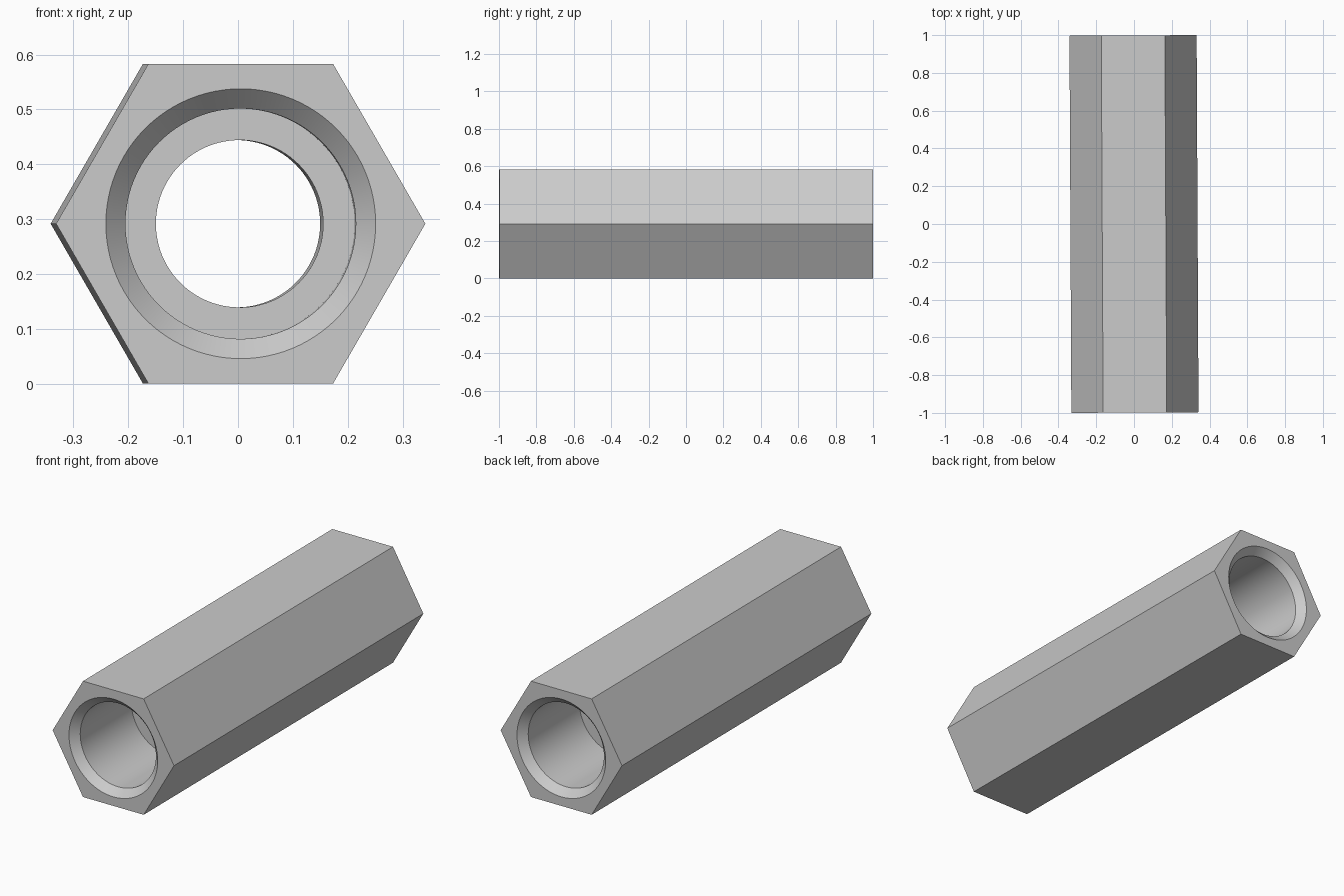
import bpy, bmesh, math
from mathutils import Matrix

if "Cube" in bpy.data.objects:
    bpy.data.objects.remove(bpy.data.objects["Cube"], do_unlink=True)

HALF = 0.9983        # half length of the bar
HEX_R = 0.3366       # corner radius of the hexagon
BORE_R = 0.21        # wide bore at both ends
HOLE_R = 0.1525      # narrow hole through the middle
RIM_R = 0.246        # outer radius of the countersink
SINK = 0.038         # countersink depth
STEP = 0.55          # where the wide bore ends
YAW = 0.005          # slight turn about z

metal = bpy.data.materials.new("grey metal")
metal.use_nodes = True
colour = (0.6, 0.6, 0.6, 1)
metal.diffuse_color = colour
metal.node_tree.nodes["Principled BSDF"].inputs["Base Color"].default_value = colour


def lathe(name, profile, sides):
    """Closed solid along y from (radius, y) rings."""
    bm = bmesh.new()
    rings = []
    for r, y in profile:
        angles = [2 * math.pi * i / sides for i in range(sides)]
        rings.append([bm.verts.new((r * math.cos(a), y, r * math.sin(a))) for a in angles])
    for a, b in zip(rings, rings[1:]):
        for i in range(sides):
            j = (i + 1) % sides
            bm.faces.new((a[i], a[j], b[j], b[i]))
    bm.faces.new(rings[0])
    bm.faces.new(rings[-1])
    bmesh.ops.recalc_face_normals(bm, faces=bm.faces)
    mesh = bpy.data.meshes.new(name)
    bm.to_mesh(mesh)
    bm.free()
    mesh.materials.append(metal)
    obj = bpy.data.objects.new(name, mesh)
    bpy.context.collection.objects.link(obj)
    return obj


# Hexagonal bar
bar = lathe("hex_spacer", [(HEX_R, -HALF), (HEX_R, HALF)], 6)

# Stepped bore, the same from both ends; the cone runs on past the end face
over = 0.02
half_bore = [(RIM_R + over * (RIM_R - BORE_R) / SINK, HALF + over),
             (BORE_R, HALF - SINK), (BORE_R, STEP), (HOLE_R, STEP)]
profile = [(r, -y) for r, y in half_bore] + half_bore[::-1]
cutter = lathe("bore_cutter", profile, 96)
cutter.hide_render = True

cut = bar.modifiers.new("bore", 'BOOLEAN')
cut.operation = 'DIFFERENCE'
cut.solver = 'EXACT'
cut.object = cutter
bpy.ops.object.select_all(action='DESELECT')
bpy.context.view_layer.objects.active = bar
bar.select_set(True)
bpy.ops.object.modifier_apply(modifier=cut.name)
bpy.data.objects.remove(cutter, do_unlink=True)

# Rest the lower flat on the ground
lift = HEX_R * math.sin(math.pi / 3)
bar.data.transform(Matrix.Translation((0, 0, lift)) @ Matrix.Rotation(YAW, 4, 'Z'))
bpy.ops.object.shade_smooth_by_angle(angle=math.radians(30))
